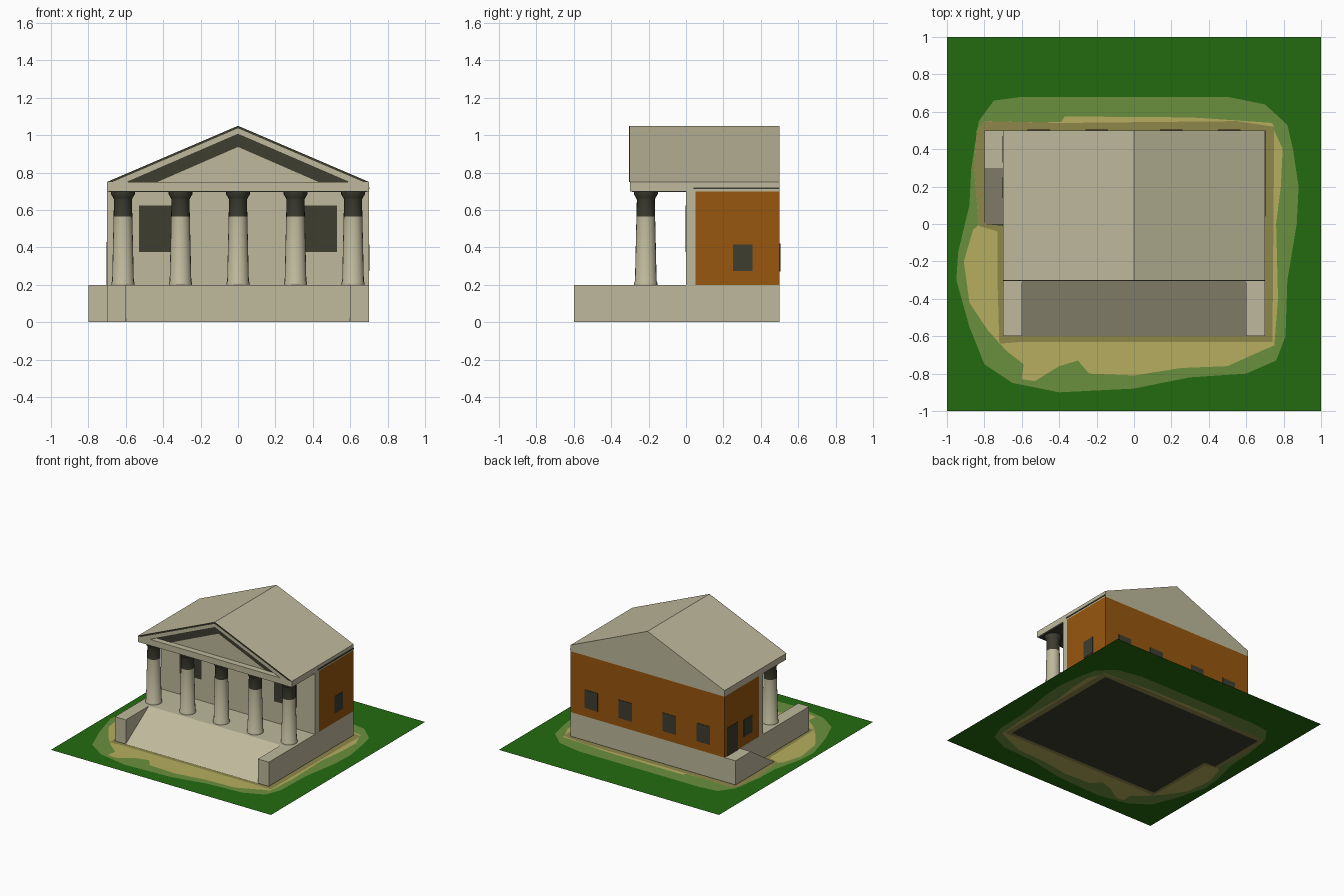
import bpy, bmesh, math

if "Cube" in bpy.data.objects:
    bpy.data.objects.remove(bpy.data.objects["Cube"])


def material(name, r, g, b):
    lin = [((c / 255 + 0.055) / 1.055) ** 2.4 for c in (r, g, b)]
    m = bpy.data.materials.new(name)
    m.diffuse_color = (*lin, 1)
    m.use_nodes = True
    m.node_tree.nodes["Principled BSDF"].inputs["Base Color"].default_value = m.diffuse_color
    return m


STONE = material("pale_stone", 190, 185, 156)
DARK = material("dark_shade", 61, 61, 48)
BRICK = material("orange_brick", 152, 87, 14)
GRASS = material("dark_grass", 36, 106, 16)
WORN = material("worn_grass", 106, 144, 62)
SAND = material("sand", 182, 174, 94)
DIRT = material("olive_dirt", 142, 135, 74)


def finish(name, bm, *mats, fix=True):
    if fix:
        bmesh.ops.recalc_face_normals(bm, faces=bm.faces)
    me = bpy.data.meshes.new(name)
    bm.to_mesh(me)
    bm.free()
    for m in mats:
        me.materials.append(m)
    ob = bpy.data.objects.new(name, me)
    bpy.context.collection.objects.link(ob)
    return ob


def prism(name, profile, axis, a, b, mat):
    """Extrude a profile along x (profile is y,z) or along y (profile is x,z)."""
    bm = bmesh.new()
    place = (lambda p, t: (t, p[0], p[1])) if axis == "x" else (lambda p, t: (p[0], t, p[1]))
    ends = [[bm.verts.new(place(p, t)) for p in profile] for t in (a, b)]
    n = len(profile)
    for e in ends:
        bm.faces.new(e)
    for i in range(n):
        j = (i + 1) % n
        bm.faces.new((ends[0][i], ends[0][j], ends[1][j], ends[1][i]))
    return finish(name, bm, mat)


def box(name, x0, x1, y0, y1, z0, z1, mat):
    return prism(name, [(x0, z0), (x1, z0), (x1, z1), (x0, z1)], "y", y0, y1, mat)


# Ground: one flat sheet of nested rings, from the footprint out to the square edge
outlines = [
    # building footprint
    [(.7, -.6), (.7, .5), (-.8, .5), (-.8, 0), (-.7, -.01), (-.7, -.6)],
    # olive dirt edge
    [(.74, -.63), (.75, .52), (.55, .55), (-.4, .54), (-.8, .55), (-.84, .5), (-.855, .3),
     (-.83, -.01), (-.73, -.04), (-.73, -.3), (-.72, -.64), (-.6, -.63)],
    # sand edge
    [(.75, -.65), (.77, -.4), (.76, 0), (.785, .2), (.795, .4), (.75, .5), (.74, .54), (.53, .555),
     (.3, .57), (-.37, .575), (-.39, .545), (-.75, .54), (-.8, .5), (-.8, .02), (-.86, -.03),
     (-.91, -.2), (-.88, -.42), (-.78, -.57), (-.68, -.68), (-.59, -.75), (-.6, -.83), (-.53, -.84),
     (-.4, -.76), (-.3, -.73), (-.24, -.8), (0, -.81), (.25, -.77), (.5, -.76), (.7, -.67)],
    # worn grass edge
    [(.76, -.73), (.81, -.6), (.82, -.3), (.87, 0), (.88, .2), (.85, .4), (.82, .53), (.7, .64),
     (.5, .68), (-.6, .68), (-.75, .66), (-.83, .55), (-.87, .3), (-.88, .1), (-.94, -.15),
     (-.95, -.3), (-.88, -.55), (-.8, -.75), (-.65, -.85), (-.4, -.9), (0, -.88), (.3, -.82), (.6, -.8)],
    # square rim
    [(1, -1), (1, 1), (-1, 1), (-1, -1)],
]


def reach(outline, ang):
    """Distance from the centre to the outline in one direction."""
    dx, dy = math.cos(ang), math.sin(ang)
    best = 0
    for (ax, ay), (bx, by) in zip(outline, outline[1:] + outline[:1]):
        ex, ey = bx - ax, by - ay
        den = dx * ey - dy * ex
        if abs(den) < 1e-9:
            continue
        t = (ax * ey - ay * ex) / den
        s = (ax * dy - ay * dx) / den
        if t > 0 and -1e-6 <= s <= 1 + 1e-6:
            best = max(best, t)
    return best


angles = {round(i * math.tau / 180, 4) for i in range(180)}
angles |= {round(math.atan2(y, x) % math.tau, 7) for o in outlines for x, y in o}
bm = bmesh.new()
rings = [[] for _ in outlines]
for ang in sorted(angles):
    r = 0
    for ring, outline in zip(rings, outlines):
        r = max(r + 0.0005, reach(outline, ang))
        ring.append(bm.verts.new((max(-1, min(1, r * math.cos(ang))),
                                  max(-1, min(1, r * math.sin(ang))), 0)))
centre = bm.verts.new((0, 0, 0))
n = len(rings[0])
for i in range(n):
    j = (i + 1) % n
    bm.faces.new((centre, rings[0][i], rings[0][j]))
    for k in range(1, len(rings)):
        f = bm.faces.new((rings[k - 1][i], rings[k][i], rings[k][j], rings[k - 1][j]))
        f.material_index = k
finish("ground_sheet", bm, DARK, DIRT, SAND, WORN, GRASS, fix=False)

# Podium: sloped entrance with side walls, and a small side ramp on the left
Z0 = 0.002
prism("podium_and_front_slope", [(-.6, Z0), (-.3, .2), (.5, .2), (.5, Z0)], "x", -.6, .6, STONE)
for side, x in (("left", -.7), ("right", .6)):
    box(side + "_podium_wall", x, x + .1, -.6, .5, Z0, .2, STONE)
prism("side_ramp", [(0, Z0), (.3, .2), (.5, .2), (.5, Z0)], "x", -.8, -.7, STONE)

# Hall: stone front wall, brick behind
box("front_wall", -.7, .7, 0, .05, .2, .7, STONE)
box("brick_hall", -.7, .7, .05, .5, .2, .7, BRICK)

# Windows and door as thin plates
T = 0.004
for s in (-1, 1):
    a, b = sorted((s * .53, s * .33))
    box("front_window", a, b, -T, 0, .375, .625, DARK)
for x in (-.51, -.2, .2, .51):
    box("back_window", x - .06, x + .06, .5, .5 + T, .27, .42, DARK)
box("right_window", .7, .7 + T, .25, .355, .275, .415, DARK)
box("left_window", -.7 - T, -.7, .14, .25, .275, .415, DARK)
box("side_door", -.7 - T, -.7, .33, .47, .2, .43, DARK)

# Columns: turned profile, dark towards the capital
profile = [(.062, .2), (.062, .212), (.058, .218), (.05, .565), (.048, .655),
           (.052, .665), (.064, .685), (.064, .7)]
SIDES = 20
for x in (-.615, -.3075, 0, .3075, .615):
    bm = bmesh.new()
    loops = [[bm.verts.new((x + r * math.cos(math.tau * i / SIDES),
                            -.215 + r * math.sin(math.tau * i / SIDES), z))
              for i in range(SIDES)] for r, z in profile]
    for k in range(len(loops) - 1):
        for i in range(SIDES):
            j = (i + 1) % SIDES
            f = bm.faces.new((loops[k][i], loops[k][j], loops[k + 1][j], loops[k + 1][i]))
            f.smooth = True
            f.material_index = 1 if profile[k][1] >= .56 else 0
    bm.faces.new(loops[0])
    bm.faces.new(loops[-1])
    column = finish("column", bm, STONE, DARK)
    bpy.context.view_layer.objects.active = column
    column.select_set(True)
    bpy.ops.object.shade_smooth_by_angle(angle=math.radians(35))
    column.select_set(False)

# Roof body with its entablature; the tympanum is its recessed front face
prism("roof", [(-.7, .7), (.7, .7), (.7, .75), (0, 1.05), (-.7, .75)], "y", -.25, .5, STONE)
box("front_beam", -.7, .7, -.3, -.25, .7, .75, STONE)
box("porch_soffit", -.69, .69, -.29, 0, .696, .7, DARK)
box("right_eave_line", .7, .7 + T, .04, .5, .711, .721, DARK)
for s in (-1, 1):
    prism("raking_cornice", [(s * .7, .75), (0, 1.05), (0, 1.005), (s * .59, .75)],
          "y", -.3, -.25, STONE)
    prism("gable_edge_line", [(s * .7, .75), (0, 1.05), (0, 1.037), (s * .67, .75)],
          "y", -.3 - T, -.3, DARK)
    prism("tympanum_band", [(s * .59, .75), (0, 1.005), (0, .937), (s * .43, .75)],
          "y", -.25 - T, -.25, DARK)
